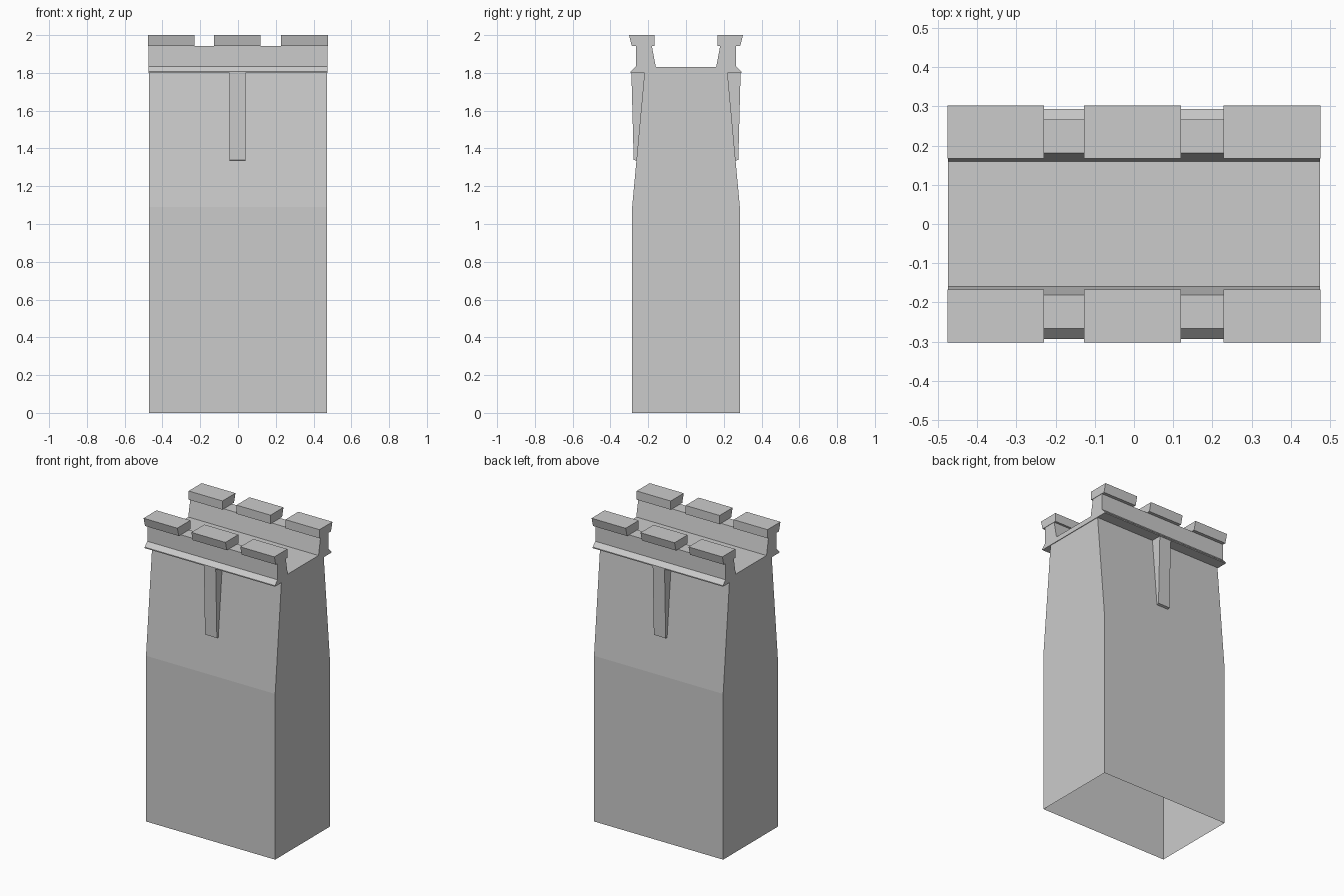
import bpy, bmesh

if "Cube" in bpy.data.objects:
    bpy.data.objects.remove(bpy.data.objects["Cube"])


def extrude_profile(name, profile, x0, x1):
    """Closed (y, z) outline extruded along x into a flat-shaded solid."""
    bm = bmesh.new()
    face = bm.faces.new([bm.verts.new((x0, y, z)) for y, z in profile])
    new = bmesh.ops.extrude_face_region(bm, geom=[face])["geom"]
    verts = [g for g in new if isinstance(g, bmesh.types.BMVert)]
    bmesh.ops.translate(bm, verts=verts, vec=(x1 - x0, 0, 0))
    bmesh.ops.recalc_face_normals(bm, faces=bm.faces)
    return finish(name, bm)


def finish(name, bm):
    mesh = bpy.data.meshes.new(name)
    bm.to_mesh(mesh)
    bm.free()
    obj = bpy.data.objects.new(name, mesh)
    bpy.context.collection.objects.link(obj)
    return obj


def mirrored(half):
    """Complete a right-hand (+y) half outline with its mirror image."""
    return half + [(-y, z) for y, z in reversed(half)]


# Wall body: straight below, tapering above, hollow with an open bottom
body = extrude_profile("wall_body", mirrored([(0.285, 0), (0.285, 1.09), (0.22, 1.80)]),
                       -0.47, 0.47)
bm = bmesh.new()
bm.from_mesh(body.data)
caps = [f for f in bm.faces if abs(f.normal.z) > 0.9]
bmesh.ops.delete(bm, geom=caps, context='FACES_ONLY')
bm.to_mesh(body.data)
bm.free()

# Walkway with a parapet and flared moulding on each side
extrude_profile("walkway_parapet", mirrored([
    (0.293, 1.80), (0.293, 1.807), (0.266, 1.835), (0.266, 1.943),
    (0.181, 1.943), (0.16, 1.832)]), -0.474, 0.474)

for side, label in ((-1, "front"), (1, "back")):
    # Merlons with slanted outer faces
    merlon = [(side * y, z) for y, z in
              ((0.167, 1.943), (0.287, 1.943), (0.302, 2.0), (0.167, 2.0))]
    for i, (x0, x1) in enumerate(((-0.476, -0.23), (-0.128, 0.12), (0.228, 0.476))):
        extrude_profile(f"{label}_merlon_{i + 1}", merlon, x0, x1)

    # Supporting buttress under the parapet
    buttress = [(side * y, z) for y, z in
                ((0.262, 1.335), (0.277, 1.34), (0.289, 1.80), (0.22, 1.80))]
    extrude_profile(f"{label}_buttress", buttress, -0.046, 0.04)
